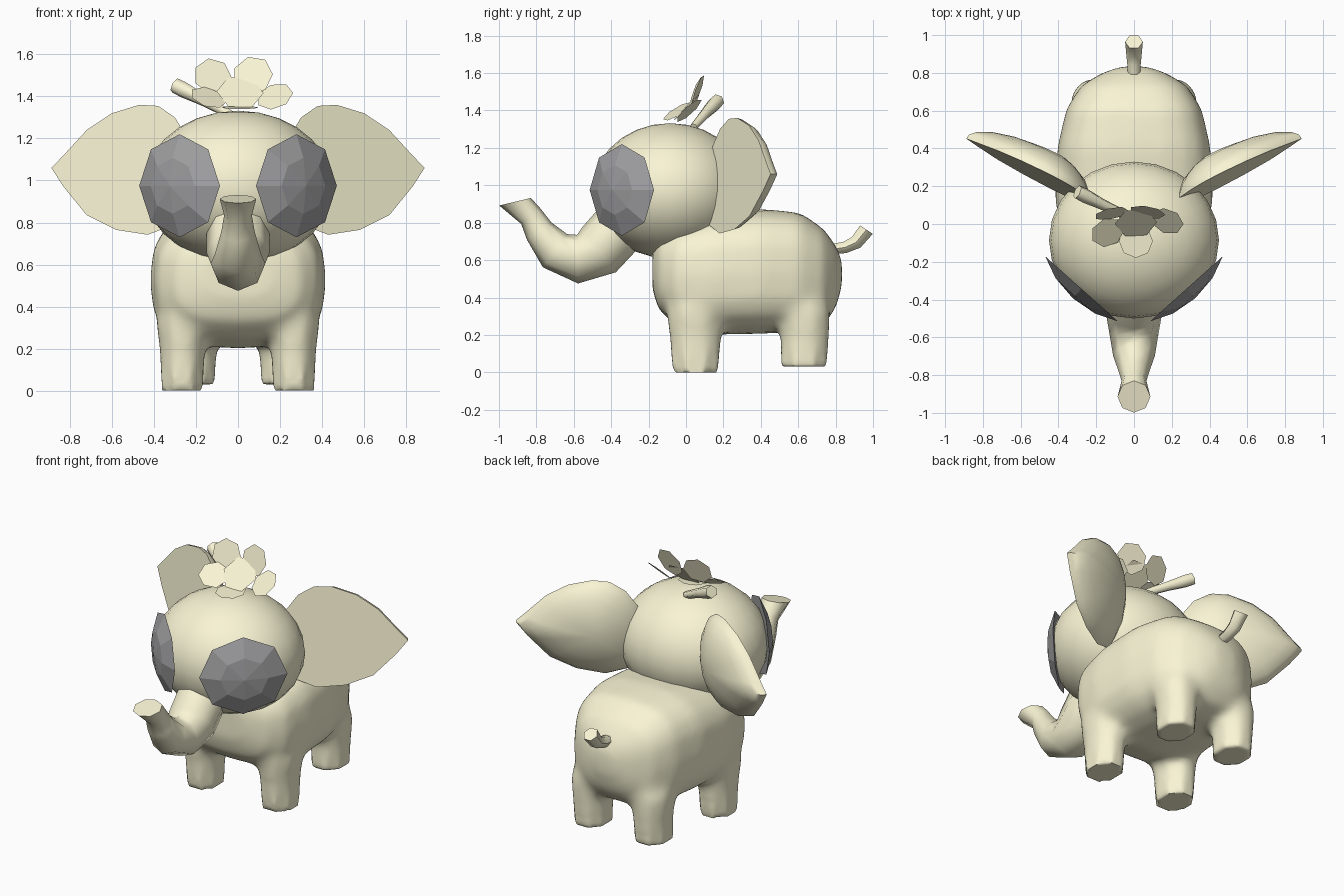
import bpy, bmesh
from math import cos, sin, pi, radians
from mathutils import Vector as V

if "Cube" in bpy.data.objects:
    bpy.data.objects.remove(bpy.data.objects["Cube"])


def material(name, rgb):
    m = bpy.data.materials.new(name)
    m.diffuse_color = (*rgb, 1)
    m.use_nodes = True
    m.node_tree.nodes["Principled BSDF"].inputs["Base Color"].default_value = m.diffuse_color
    return m


cream = material("cream", (0.95, 0.91, 0.66))
grey = material("eye_grey", (0.36, 0.36, 0.37))


def finish(name, bm, mirror=False, smooth=60, mat=cream, normals=True):
    if normals:
        bmesh.ops.recalc_face_normals(bm, faces=bm.faces)
    me = bpy.data.meshes.new(name)
    bm.to_mesh(me)
    bm.free()
    ob = bpy.data.objects.new(name, me)
    bpy.context.collection.objects.link(ob)
    me.materials.clear()
    me.materials.append(mat)
    if smooth:
        bpy.ops.object.select_all(action='DESELECT')
        bpy.context.view_layer.objects.active = ob
        ob.select_set(True)
        bpy.ops.object.shade_smooth_by_angle(angle=radians(smooth))
    if mirror:
        m = ob.modifiers.new("mirror", 'MIRROR')
        m.use_mirror_merge = False
    return ob


def loft(rings, apex=None, bm=None):
    """Skin equal-length rings of points; cap the ends (or close to an apex)."""
    bm = bm or bmesh.new()
    rows = [[bm.verts.new(p) for p in r] for r in rings]
    n = len(rows[0])
    for a, b in zip(rows, rows[1:]):
        for i in range(n):
            j = (i + 1) % n
            bm.faces.new((a[i], a[j], b[j], b[i]))
    bm.faces.new(rows[0])
    if apex is None:
        bm.faces.new(rows[-1])
    else:
        tip = bm.verts.new(apex)
        for i in range(n):
            bm.faces.new((rows[-1][i], rows[-1][(i + 1) % n], tip))
    return bm


def tube(path, sides, end_dir=None):
    """Tube through (x, y, z, radius) points."""
    pts = [V(p[:3]) for p in path]
    rings = []
    for i, p in enumerate(pts):
        t = pts[min(i + 1, len(pts) - 1)] - pts[max(i - 1, 0)]
        if end_dir and i == len(pts) - 1:
            t = V(end_dir)
        t.normalize()
        s = V((1, 0, 0)) - t * t.x
        s.normalize()
        n = t.cross(s)
        r = path[i][3]
        rings.append([p + s * r * cos(2 * pi * k / sides) + n * r * sin(2 * pi * k / sides)
                      for k in range(sides)])
    return loft(rings)


# Body: squarish cross-sections along y (y, half width, bottom, top)
def sq(v, e=0.7):
    return abs(v) ** e * (1 if v > 0 else -1)


sections = [(-.18, .17, .44, .67), (-.145, .30, .33, .74), (-.05, .39, .25, .80), (.14, .42, .2, .85),
            (.4, .408, .205, .875), (.61, .36, .215, .855), (.735, .28, .25, .77), (.80, .17, .34, .68),
            (.835, .07, .46, .6)]
body = loft([[V((hx * sq(cos(a)), y, (z0 + z1) / 2 + (z1 - z0) / 2 * sq(sin(a))))
              for a in [2 * pi * k / 20 for k in range(20)]] for y, hx, z0, z1 in sections])

# Legs: flared octagonal posts (z, x centre, x radius, y centre, y radius)
front = [(0, .265, .103, .05, .127), (.2, .265, .116, .05, .15), (.34, .265, .135, .05, .165),
         (.5, .23, .11, .07, .13)]
back = [(.03, .213, .108, .63, .128), (.2, .213, .12, .635, .142), (.33, .212, .135, .63, .15),
        (.5, .18, .11, .58, .13)]
for levels in (front, back):
    for side in (-1, 1):
        loft([[V((side * (cx + rx * cos(pi * (k + .5) / 4)), cy + ry * sin(pi * (k + .5) / 4), z))
               for k in range(8)] for z, cx, rx, cy, ry in levels], bm=body)

# Fuse body and legs into one skin and soften it gradually above the feet
tmp = finish("body_source", body)
rm = tmp.modifiers.new("fuse", 'REMESH')
rm.mode = 'VOXEL'
rm.voxel_size = .018
bm = bmesh.new()
bm.from_object(tmp, bpy.context.evaluated_depsgraph_get())
bpy.data.objects.remove(tmp)
for it in range(18):
    bmesh.ops.smooth_vert(bm, verts=[v for v in bm.verts if v.co.z > .07 + .012 * (it % 9)], factor=.5,
                          use_axis_x=True, use_axis_y=True, use_axis_z=True)
finish("body_and_legs", bm)

# Head
bm = bmesh.new()
bmesh.ops.create_uvsphere(bm, u_segments=24, v_segments=14, radius=1)
bmesh.ops.scale(bm, vec=(.45, .415, .362), verts=bm.verts)
bmesh.ops.translate(bm, vec=(0, -.085, .97), verts=bm.verts)
finish("head", bm)

# Trunk
finish("trunk", tube([(0, -.28, .87, .13), (0, -.36, .77, .15), (0, -.465, .655, .15), (0, -.58, .605, .13),
                      (0, -.7, .65, .11), (0, -.785, .755, .08), (0, -.83, .835, .066),
                      (0, -.914, .912, .087)], 8, (0, -.23, .97)))

# Ears: flat teardrop front with a bulging back
outline = [(.888, 1.06), (.83, 1.12), (.72, 1.24), (.6, 1.32), (.47, 1.36), (.38, 1.355), (.3, 1.30),
           (.24, 1.2), (.21, 1.05), (.24, .88), (.3, .79), (.43, .742), (.58, .765), (.72, .835),
           (.83, .97)]


def ear_pt(x, z, s, depth):
    x, z = .4 + (x - .4) * s, 1.05 + (z - 1.05) * s
    return V((x, .1 + (x - .2) * .51 + .12 * (z - 1.05) + depth, z))


rings = [[ear_pt(x, z, s, .165 * (1 - s * s) ** .62) for x, z in outline]
         for s in (1, .97, .88, .72, .48, .24)]
finish("ear", loft(rings, ear_pt(.4, 1.05, 0, .165)), mirror=True)

# Eyes: faceted shallow octagonal domes
n, u, c = V((.667, -.745, 0)), V((.745, .667, 0)), V((.278, -.343, .975))
rings = [[c + n * d + u * r * cos(k * pi / 4) + V((0, 0, r * .95 * sin(k * pi / 4))) for k in range(8)]
         for r, d in ((.258, 0), (.14, .05))]
finish("eye", loft(rings, c + n * .068), mirror=True, smooth=0, mat=grey)

# Flower: thin polygon petals (centre, normal, radius, sides)
petals = [((.01, .005, 1.42), (.05, -.72, .69), .112, 6), ((.07, .062, 1.5), (-.15, -.93, .33), .097, 7),
          ((-.12, .055, 1.495), (.2, -.93, .33), .092, 7), ((.175, .015, 1.40), (-.25, -.65, .72), .09, 7),
          ((-.14, -.045, 1.395), (.25, -.5, .83), .09, 7), ((.01, -.09, 1.347), (0, -.08, 1), .09, 8)]
bm = bmesh.new()
for pc, pn, r, sides in petals:
    nv = V(pn).normalized()
    s = V((1, 0, 0)) - nv * nv.x
    s.normalize()
    t = nv.cross(s)
    bm.faces.new([bm.verts.new(V(pc) + s * r * cos(2 * pi * k / sides) + t * r * sin(2 * pi * k / sides))
                  for k in range(sides)])
finish("flower_petals", bm, smooth=0, normals=False)

# Flower stem and tail
finish("flower_stem", tube([(-.03, .04, 1.31, .022), (-.17, .105, 1.385, .03), (-.26, .15, 1.432, .04),
                            (-.30, .17, 1.452, .038)], 6))
finish("tail", tube([(0, .76, .655, .03), (0, .85, .668, .036), (0, .91, .695, .042), (0, .965, .763, .047)],
                    6, (0, .55, .83)))
